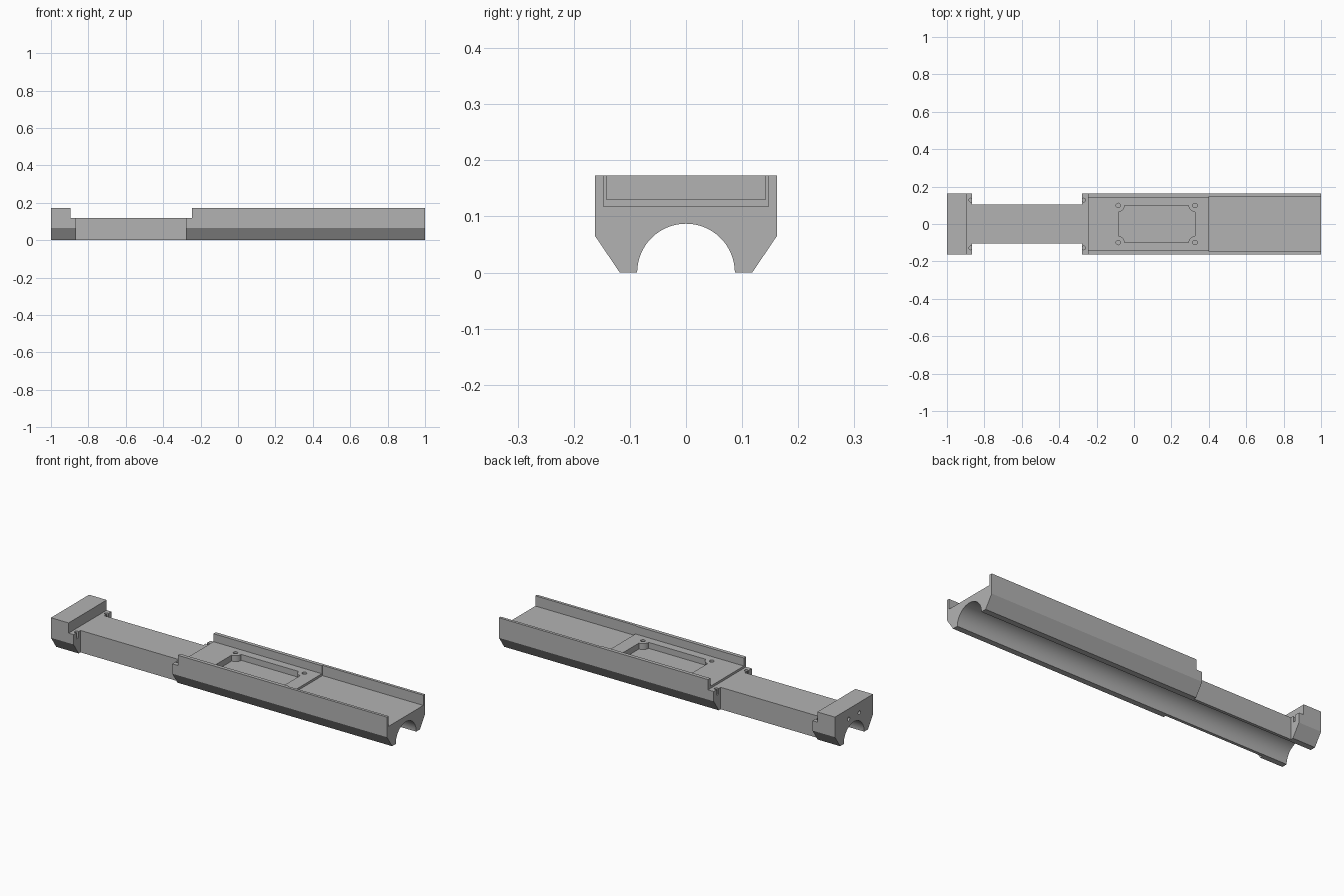
import bpy, bmesh, math
from mathutils import Vector

cube = bpy.data.objects.get("Cube")
if cube:
    bpy.data.objects.remove(cube, do_unlink=True)

GREY = (0.45, 0.45, 0.45, 1)
grey = bpy.data.materials.new("plain grey")
grey.use_nodes = True
grey.diffuse_color = GREY
grey.node_tree.nodes["Principled BSDF"].inputs["Base Color"].default_value = GREY


def prism(name, outline, axis, start, end):
    """Extrude a 2D outline along x (outline in y,z) or z (outline in x,y)."""
    place = (lambda u, v: (start, u, v)) if axis == "x" else (lambda u, v: (u, v, start))
    shift = Vector((end - start, 0, 0) if axis == "x" else (0, 0, end - start))
    bm = bmesh.new()
    base = bm.faces.new([bm.verts.new(place(u, v)) for u, v in outline])
    out = bmesh.ops.extrude_face_region(bm, geom=[base], use_keep_orig=True)
    moved = [g for g in out["geom"] if isinstance(g, bmesh.types.BMVert)]
    bmesh.ops.translate(bm, verts=moved, vec=shift)
    bmesh.ops.recalc_face_normals(bm, faces=bm.faces)
    mesh = bpy.data.meshes.new(name)
    bm.to_mesh(mesh)
    bm.free()
    mesh.materials.append(grey)
    obj = bpy.data.objects.new(name, mesh)
    bpy.context.collection.objects.link(obj)
    return obj


def arc(cu, cv, r, a0, a1, steps):
    angles = [math.radians(a0 + (a1 - a0) * i / steps) for i in range(steps + 1)]
    return [(cu + r * math.cos(a), cv + r * math.sin(a)) for a in angles]


def circle(cu, cv, r):
    return arc(cu, cv, r, 0, 360, 20)[:-1]


def rect(u0, u1, v0, v1):
    return [(u0, v0), (u1, v0), (u1, v1), (u0, v1)]


# Full-length body: chamfered block with a half-round tunnel underneath
W, H = 0.162, 0.173
section = [(0.118, 0), (W, 0.065), (W, H), (-W, H), (-W, 0.065), (-0.118, 0)]
section += arc(0, 0, 0.087, 180, 0, 48)
body = prism("slide_body", section, "x", -1, 1)


def cut(outline, axis, start, end):
    cutter = prism("cutter", outline, axis, start, end)
    cutter.hide_render = True
    mod = body.modifiers.new("cut", "BOOLEAN")
    mod.operation = "DIFFERENCE"
    mod.solver = "EXACT"
    mod.object = cutter
    bpy.context.view_layer.objects.active = body
    bpy.ops.object.modifier_apply(modifier=mod.name)
    bpy.data.objects.remove(cutter, do_unlink=True)


# Lowered middle, narrow neck
cut(rect(-0.895, -0.245, -0.3, 0.3), "z", 0.118, 0.3)
for side in (-1, 1):
    cut(rect(-0.866, -0.278, *sorted((side * 0.103, side * 0.3))), "z", -0.1, 0.3)

# Stepped channel between the two rails
cut(rect(-0.142, 0.142, 0.13, 0.3), "x", -0.3, 0.41)
cut(rect(-0.147, 0.147, 0.118, 0.3), "x", 0.4, 1.1)

# Pocket with scooped corners
x0, x1, y, r = -0.084, 0.326, 0.099, 0.034
pocket = (arc(x0, -y, r, 90, 0, 8) + arc(x1, -y, r, 180, 90, 8)
          + arc(x1, y, r, 270, 180, 8) + arc(x0, y, r, 0, -90, 8))
cut(pocket, "z", 0.098, 0.3)

# Screw holes: pocket corners, ledges and end face
for side in (-1, 1):
    for x in (x0, x1):
        cut(circle(x, side * y, 0.012), "z", 0.07, 0.3)
    for x in (-0.873, -0.269):
        cut(circle(x, side * 0.128, 0.01), "z", 0.085, 0.3)
    cut(circle(side * 0.045, 0.118, 0.01), "x", -1.1, -0.94)

bpy.ops.object.select_all(action="DESELECT")
body.select_set(True)
bpy.context.view_layer.objects.active = body
bpy.ops.object.shade_smooth_by_angle(angle=math.radians(25))
